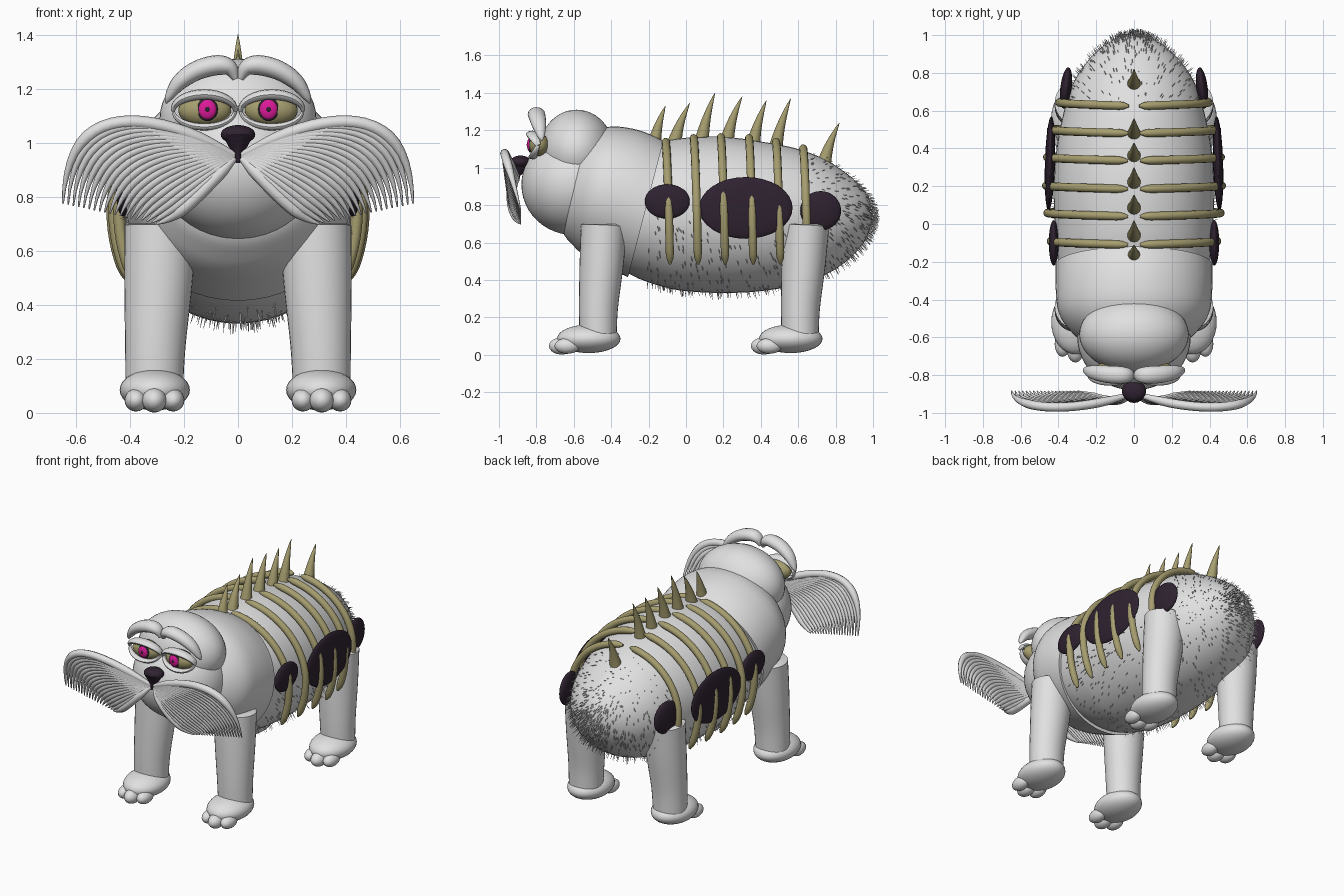
import bpy, bmesh, math, random
from mathutils import Vector, Matrix

if "Cube" in bpy.data.objects:
    bpy.data.objects.remove(bpy.data.objects["Cube"])

random.seed(4)


def material(name, rgb):
    m = bpy.data.materials.new(name)
    m.diffuse_color = (*rgb, 1)
    m.use_nodes = True
    m.node_tree.nodes["Principled BSDF"].inputs["Base Color"].default_value = m.diffuse_color
    return m


GREY = material("pale grey", (0.75, 0.75, 0.75))
OLIVE = material("olive bone", (0.38, 0.34, 0.16))
DARK = material("dark plum", (0.028, 0.016, 0.03))
PINK = material("magenta", (0.72, 0.01, 0.32))


def finish(name, bm, mat):
    bmesh.ops.recalc_face_normals(bm, faces=bm.faces)
    me = bpy.data.meshes.new(name)
    bm.to_mesh(me)
    bm.free()
    me.materials.append(mat)
    ob = bpy.data.objects.new(name, me)
    bpy.context.collection.objects.link(ob)
    bpy.ops.object.select_all(action='DESELECT')
    ob.select_set(True)
    bpy.context.view_layer.objects.active = ob
    bpy.ops.object.shade_smooth_by_angle(angle=math.radians(50))
    return ob


def smooth(pts, k=5):
    """Catmull-Rom interpolation of tuples."""
    out = []
    p = [pts[0]] + list(pts) + [pts[-1]]
    for i in range(1, len(p) - 2):
        for j in range(k):
            t = j / k
            out.append(tuple(
                0.5 * (2 * b + (c - a) * t + (2 * a - 5 * b + 4 * c - d) * t * t
                       + (3 * b - a - 3 * c + d) * t ** 3)
                for a, b, c, d in zip(*p[i - 1:i + 3])))
    return out + [tuple(pts[-1])]


def loft(bm, rings, n):
    """Skin a row of ellipses given as (centre, u, v)."""
    loops = []
    for c, u, v in rings:
        loops.append([bm.verts.new(c + u * math.cos(2 * math.pi * i / n) + v * math.sin(2 * math.pi * i / n))
                      for i in range(n)])
    for a, b in zip(loops, loops[1:]):
        for i in range(n):
            j = (i + 1) % n
            bm.faces.new((a[i], a[j], b[j], b[i]))
    bm.faces.new(loops[0])
    bm.faces.new(loops[-1])


def tube(bm, pts, radii, n=12, ref=(0, 1, 0), flat=1.0, side=1):
    """Tapered tube along a path; flat scales it along ref."""
    pts = [Vector((p[0] * side, p[1], p[2])) for p in pts]
    rings = []
    for i, p in enumerate(pts):
        t = (pts[min(i + 1, len(pts) - 1)] - pts[max(i - 1, 0)]).normalized()
        u = t.cross(Vector(ref)).normalized()
        rings.append((p, u * radii[i], u.cross(t) * radii[i] * flat))
    loft(bm, rings, n)


def ball(bm, c, r, seg=32):
    bmesh.ops.create_uvsphere(bm, u_segments=seg, v_segments=seg // 2, radius=1,
                              matrix=Matrix.Translation(c) @ Matrix.Diagonal((*r, 1)))


def trunk(name, sections):
    """Sections: top y, top z, bottom y, bottom z, half width."""
    bm = bmesh.new()
    rings = []
    for ty, tz, by, bz, w in smooth(sections, 4):
        a, b = Vector((0, ty, tz)), Vector((0, by, bz))
        rings.append(((a + b) / 2, Vector((w, 0, 0)), (a - b) / 2))
    loft(bm, rings, 48)
    return finish(name, bm, GREY)


# Body and chest
body = trunk("body", [(y, a, y, b, w) for y, a, b, w in (
    (-0.45, 1.0, 0.55, 0.28), (-0.3, 1.1, 0.43, 0.38), (-0.13, 1.14, 0.365, 0.41), (0, 1.16, 0.34, 0.42),
    (0.2, 1.165, 0.33, 0.425), (0.4, 1.14, 0.34, 0.41), (0.6, 1.1, 0.375, 0.37), (0.75, 1.04, 0.43, 0.32),
    (0.87, 0.96, 0.51, 0.24), (0.95, 0.885, 0.6, 0.15), (0.985, 0.825, 0.67, 0.08), (1.0, 0.76, 0.74, 0.01))])
trunk("chest", [(-0.12, 1.145, -0.31, 0.415, 0.415), (-0.25, 1.2, -0.42, 0.465, 0.415),
                (-0.4, 1.22, -0.53, 0.52, 0.4), (-0.52, 1.18, -0.6, 0.58, 0.34),
                (-0.6, 1.08, -0.66, 0.66, 0.25), (-0.66, 0.9, -0.68, 0.8, 0.08)])

# Short belly and rump fur
bm = bmesh.new()
faces = [f for f in body.data.polygons if f.center.y > -0.2 and (f.center.z < 0.75 or f.center.y > 0.65)]
for f in random.choices(faces, k=1100):
    v = [body.data.vertices[i].co for i in f.vertices]
    root = v[0].lerp(v[1], random.random()).lerp(v[2].lerp(v[3], random.random()), random.random())
    tip = root + f.normal * random.uniform(0.012, 0.03) + Vector((0, 0.008, -0.015))
    tube(bm, [root - f.normal * 0.005, tip], [0.003, 0.0008], 3, (0.3, 0.9, 0.2))
finish("fur", bm, GREY)

# Head: cranium and jaw
bm = bmesh.new()
ball(bm, (0, -0.585, 1.09), (0.29, 0.2, 0.22), 48)
finish("cranium", bm, GREY)
bm = bmesh.new()
ball(bm, (0, -0.6, 0.91), (0.3, 0.28, 0.27), 48)
finish("jaw", bm, GREY)

# Nose
bm = bmesh.new()
ball(bm, (0, -0.885, 1.03), (0.064, 0.055, 0.035))
tube(bm, [(0, -0.89, 1.03), (0, -0.89, 0.985), (0, -0.9, 0.96), (0, -0.9, 0.925)], [0.058, 0.035, 0.014, 0.008], 16)
finish("nose", bm, DARK)

for s, label in ((1, "left"), (-1, "right")):
    # Eyes with iris and pupil
    bm = bmesh.new()
    ball(bm, (0.123 * s, -0.785, 1.12), (0.098, 0.055, 0.06))
    finish(label + "_eyeball", bm, OLIVE)
    for part, r, y, mat in (("iris_rim", 0.043, -0.832, DARK), ("iris", 0.037, -0.836, PINK),
                            ("pupil", 0.011, -0.847, DARK)):
        bm = bmesh.new()
        ball(bm, (0.113 * s, y, 1.123), (r * 0.9, 0.014 if r > 0.02 else 0.005, r), 24)
        finish(label + "_" + part, bm, mat)

    # Eyelids, upper and lower
    bm = bmesh.new()
    for h, thick in ((0.058, 0.02), (-0.062, 0.013)):
        pts = [(0.125 - 0.115 * math.cos(a), -0.79 - 0.03 * math.sin(a), 1.12 + h * math.sin(a))
               for a in [math.pi * i / 16 for i in range(17)]]
        tube(bm, pts, [thick * (0.4 + 0.6 * math.sin(math.pi * i / 16)) for i in range(17)], 12, flat=1.8, side=s)
    finish(label + "_eyelids", bm, GREY)

    # Eyebrow
    bm = bmesh.new()
    path = smooth([(0.008, -0.8, 1.235, 0.012), (0.03, -0.8, 1.275, 0.03), (0.075, -0.8, 1.287, 0.037),
                   (0.15, -0.795, 1.268, 0.036), (0.215, -0.785, 1.225, 0.03), (0.255, -0.775, 1.17, 0.016),
                   (0.265, -0.77, 1.145, 0.003)])
    tube(bm, [p[:3] for p in path], [p[3] for p in path], 16, flat=1.25, side=s)
    finish(label + "_eyebrow", bm, GREY)

    # Moustache: a fan of drooping locks between an upper and a lower one
    bm = bmesh.new()
    top = [(0.015, -0.9, 0.955), (0.3, -1.0, 1.11), (0.63, -0.99, 1.18), (0.648, -0.885, 0.775)]
    low = [(0.015, -0.9, 0.94), (0.1, -0.97, 0.86), (0.2, -0.92, 0.73), (0.3, -0.885, 0.7)]
    N = 19
    for i in range(N):
        f = i / (N - 1)
        P = [Vector(a).lerp(Vector(b), f) for a, b in zip(top, low)]
        pts, rad = [], []
        for j in range(21):
            t = j / 20
            q = 1 - t
            pts.append(P[0] * q ** 3 + P[1] * 3 * q * q * t + P[2] * 3 * q * t * t + P[3] * t ** 3)
            rad.append((0.024 if i in (0, N - 1) else 0.019) * min(1, 0.5 + 3 * t, 0.15 + 3 * q))
        tube(bm, pts, rad, 8, side=s)
    finish(label + "_moustache", bm, GREY)

    # Legs and paws, front and back
    for dy, end in ((0, "front"), (1.08, "back")):
        bm = bmesh.new()
        path = smooth([(0.31, -0.47 + dy, 0.08, 0.106), (0.306, -0.468 + dy, 0.25, 0.112),
                       (0.295, -0.452 + dy, 0.48, 0.126), (0.287, -0.438 + dy, 0.69, 0.133)])
        path.append((0.287, -0.438 + dy, 0.7, 0.115))
        tube(bm, [p[:3] for p in path], [p[3] for p in path], 32, flat=0.93, side=s)
        finish(f"{end}_{label}_leg", bm, GREY)
        bm = bmesh.new()
        ball(bm, (0.308 * s, -0.52 + dy, 0.085), (0.13, 0.17, 0.076))
        for x, y, r in ((0.24, -0.635, 0.042), (0.31, -0.665, 0.046), (0.378, -0.635, 0.042)):
            ball(bm, (x * s, y + dy, 0.047), (r, 0.068, r), 20)
        finish(f"{end}_{label}_paw", bm, GREY)

    # Dark flank patches
    for part, c, r, turn in (("shoulder", (0.425, -0.1, 0.82), (0.026, 0.12, 0.092), 0),
                             ("middle", (0.445, 0.32, 0.785), (0.027, 0.25, 0.165), 0.03),
                             ("hip", (0.36, 0.72, 0.77), (0.03, 0.11, 0.105), 0.12)):
        bm = bmesh.new()
        ball(bm, (0, 0, 0), r)
        bm.transform(Matrix.Translation((c[0] * s, c[1], c[2])) @ Matrix.Rotation(turn * s, 4, 'Z'))
        finish(f"{label}_{part}_patch", bm, DARK)

    # Ribs
    bm = bmesh.new()
    for y, z, w in ((-0.11, 1.145, 0.44), (0.04, 1.165, 0.458), (0.185, 1.17, 0.465),
                    (0.335, 1.165, 0.46), (0.48, 1.145, 0.44), (0.625, 1.11, 0.395)):
        pts, rad = [], []
        for i in range(33):
            a = math.radians(86 - 116 * i / 32)
            h = (z - 0.75) if a > 0 else 0.53
            pts.append((w * math.cos(a), y + 0.025 * i / 32, 0.75 + h * math.sin(a)))
            rad.append(0.022 * math.sqrt(min(1, 0.1 + i * 0.6, 0.1 + (32 - i) * 0.6)))
        tube(bm, pts, rad, 12, side=s)
    finish(label + "_ribs", bm, OLIVE)

# Back spines, curving towards the tail
bm = bmesh.new()
for by, bz, ty, tz in ((-0.17, 1.13, -0.11, 1.33), (-0.06, 1.14, 0.02, 1.345), (0.085, 1.15, 0.155, 1.4),
                       (0.22, 1.15, 0.3, 1.38), (0.36, 1.13, 0.43, 1.36), (0.48, 1.11, 0.56, 1.37),
                       (0.74, 1.03, 0.82, 1.24)):
    pts, rad = [], []
    for i in range(9):
        t = i / 8
        pts.append((0, by + (ty - by) * (0.6 * t + 0.4 * t * t), bz + (tz - bz) * t))
        rad.append(0.036 * (1 - t) ** 0.85 + 0.001)
    tube(bm, pts, rad, 14, (1, 0, 0))
finish("back_spines", bm, OLIVE)
